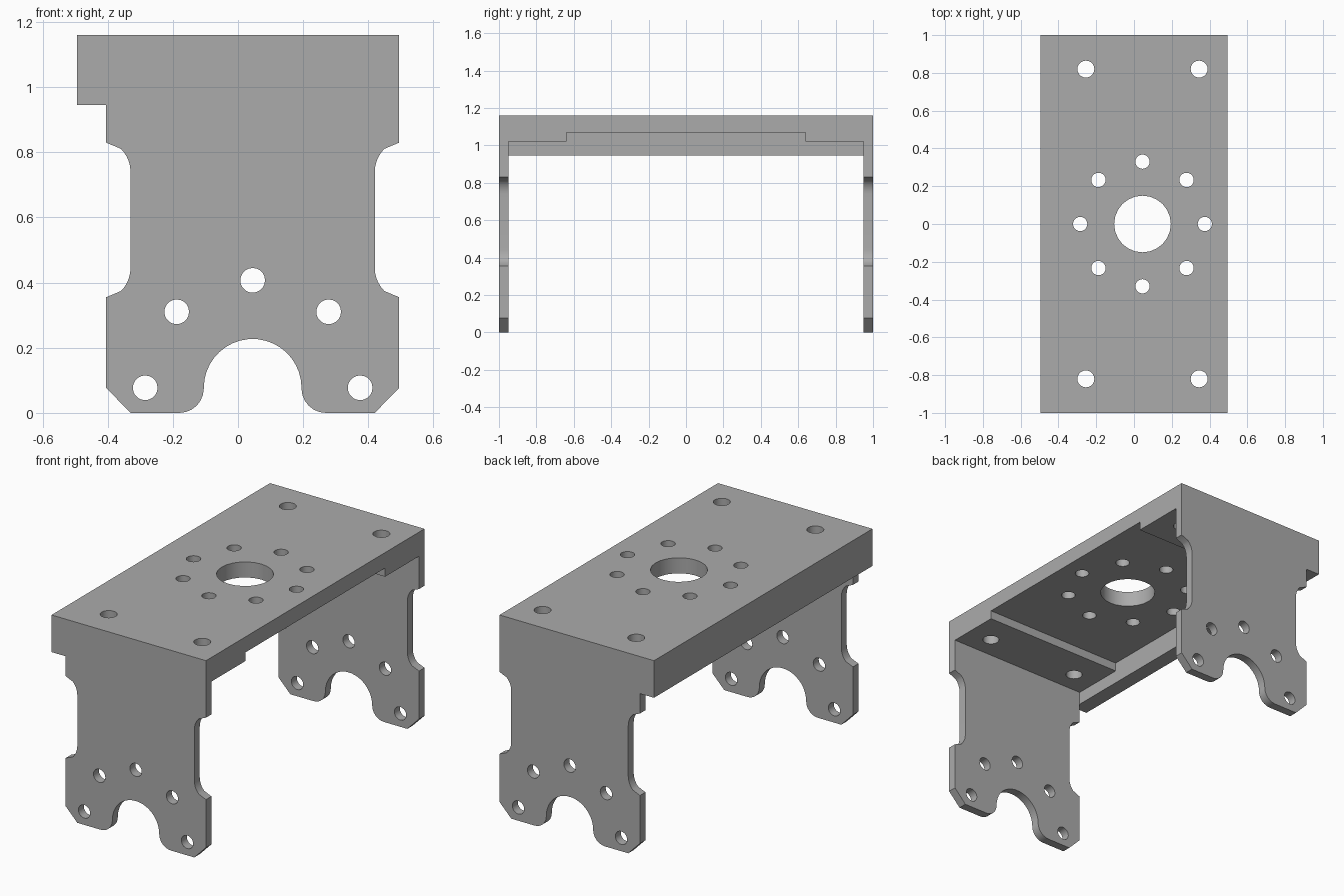
import bpy, bmesh
from math import sin, cos, pi, radians
from mathutils import Vector

cube = bpy.data.objects.get("Cube")
if cube:
    bpy.data.objects.remove(cube)

CX = 0.045                      # centre line of the bracket legs and holes
TOP, HALF_W, HALF_L = 1.16, 0.45, 1.0
HUB_Z, RING = 0.077, 0.33       # hole pattern shared by deck and legs

grey = bpy.data.materials.new("plain grey")
grey.use_nodes = True
grey.diffuse_color = (0.41, 0.41, 0.41, 1)
grey.node_tree.nodes["Principled BSDF"].inputs["Base Color"].default_value = grey.diffuse_color


def prism(name, points, place, depth):
    """Extrude a 2D outline; place maps (u, v) to a 3D point."""
    bm = bmesh.new()
    face = bm.faces.new([bm.verts.new(place(u, v)) for u, v in points])
    grown = bmesh.ops.extrude_face_region(bm, geom=[face])
    verts = [g for g in grown["geom"] if isinstance(g, bmesh.types.BMVert)]
    bmesh.ops.translate(bm, vec=Vector(depth), verts=verts)
    bmesh.ops.recalc_face_normals(bm, faces=bm.faces)
    mesh = bpy.data.meshes.new(name)
    bm.to_mesh(mesh)
    bm.free()
    mesh.materials.append(grey)
    obj = bpy.data.objects.new(name, mesh)
    bpy.context.collection.objects.link(obj)
    return obj


def arc(u, v, r, start, end, steps):
    angles = [radians(start + (end - start) * i / steps) for i in range(steps + 1)]
    return [(u + r * cos(a), v + r * sin(a)) for a in angles]


def circle(u, v, r, sides):
    return arc(u, v, r, 0, 360, sides)[:-1]


def combine(target, tool, operation):
    """Apply an exact boolean and discard the tool."""
    mod = target.modifiers.new(operation, "BOOLEAN")
    mod.operation, mod.object, mod.solver = operation, tool, "EXACT"
    graph = bpy.context.evaluated_depsgraph_get()
    mesh = bpy.data.meshes.new_from_object(target.evaluated_get(graph))
    target.modifiers.clear()
    target.data = mesh
    bpy.data.objects.remove(tool)


def mirrored(points):
    return points + [(-u, v) for u, v in reversed(points)]


# Deck with stepped underside and two legs, as a profile across the length
channel = mirrored([(0.64, 1.07), (0.64, 1.02), (0.95, 1.02), (0.95, 0),
                    (HALF_L, 0), (HALF_L, TOP)])
bracket = prism("mounting_bracket", channel, lambda y, z: (CX - HALF_W, y, z), (2 * HALF_W, 0, 0))

# Leg outline: arch, flared foot, narrow waist with rounded corners, shoulder
half = arc(0, HUB_Z, 0.15, 84, 0, 9)
half += arc(0.225, 0.075, 0.075, 180, 270, 6)
half += [(0.375, 0), (HALF_W, 0.077), (HALF_W, 0.355)]
half += arc(0.475, 0.445, 0.1, 225, 180, 5)
half += arc(0.475, 0.74, 0.1, 180, 135, 5)
half += [(HALF_W, 0.83), (HALF_W, TOP + 0.1)]
outline = prism("leg_outline", mirrored(half), lambda u, z: (CX + u, -1.1, z), (0, 2.2, 0))
combine(bracket, outline, "INTERSECT")

# Lip hanging along one long edge
lip = prism("edge_lip", [(-HALF_L, 0.945), (HALF_L, 0.945), (HALF_L, TOP), (-HALF_L, TOP)],
            lambda y, z: (-0.495, y, z), (0.09, 0, 0))
combine(bracket, lip, "UNION")

# Deck holes: central bore, ring of eight, four corners
deck_holes = [(0, 0, 0.15, 24)]
deck_holes += [(RING * cos(i * pi / 4), RING * sin(i * pi / 4), 0.038, 20) for i in range(8)]
deck_holes += [(sx * 0.3, sy * 0.82, 0.045, 20) for sx in (-1, 1) for sy in (-1, 1)]
for u, y, r, sides in deck_holes:
    cutter = prism("deck_hole", circle(CX + u, y, r, sides), lambda a, b: (a, b, 0.9), (0, 0, 0.5))
    combine(bracket, cutter, "DIFFERENCE")

# Leg holes: half ring of five, through both legs
for i in range(5):
    u, z = RING * cos(i * pi / 4), HUB_Z + RING * sin(i * pi / 4)
    cutter = prism("leg_hole", circle(CX + u, z, 0.038, 20), lambda a, b: (a, -1.1, b), (0, 2.2, 0))
    combine(bracket, cutter, "DIFFERENCE")

# Merge flat regions and shade the round edges
bm = bmesh.new()
bm.from_mesh(bracket.data)
bmesh.ops.remove_doubles(bm, verts=bm.verts, dist=0.0001)
bmesh.ops.dissolve_limit(bm, angle_limit=radians(1), verts=bm.verts, edges=bm.edges)
bm.to_mesh(bracket.data)
bm.free()
bpy.ops.object.select_all(action="DESELECT")
bracket.select_set(True)
bpy.context.view_layer.objects.active = bracket
bpy.ops.object.shade_smooth_by_angle(angle=radians(30))
